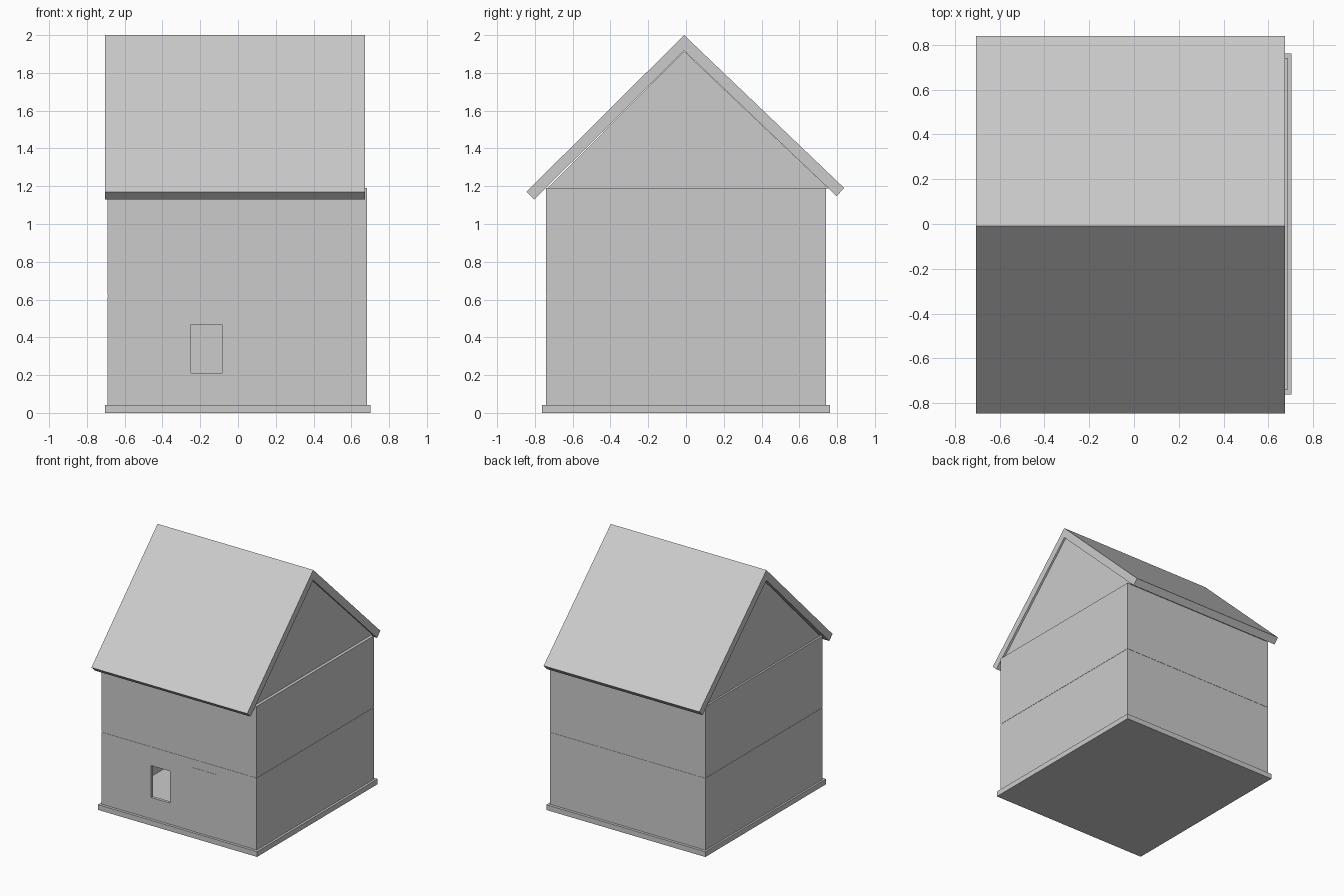
import bpy, bmesh

if "Cube" in bpy.data.objects:
    bpy.data.objects.remove(bpy.data.objects["Cube"])


def prism(name, profile, x0, x1):
    """Extrude a (y, z) outline along x."""
    bm = bmesh.new()
    face = bm.faces.new([bm.verts.new((x0, y, z)) for y, z in profile])
    out = bmesh.ops.extrude_face_region(bm, geom=[face])
    moved = [v for v in out["geom"] if isinstance(v, bmesh.types.BMVert)]
    bmesh.ops.translate(bm, verts=moved, vec=(x1 - x0, 0, 0))
    bmesh.ops.recalc_face_normals(bm, faces=bm.faces[:])
    mesh = bpy.data.meshes.new(name)
    bm.to_mesh(mesh)
    bm.free()
    obj = bpy.data.objects.new(name, mesh)
    bpy.context.collection.objects.link(obj)
    return obj


def box(name, x, y, z):
    outline = [(y[0], z[0]), (y[1], z[0]), (y[1], z[1]), (y[0], z[1])]
    return prism(name, outline, x[0], x[1])


X0, X1, Y, T = -0.69, 0.684, 0.74, 0.025

# Foundation slab
box("foundation", (-0.705, 0.702), (-0.762, 0.762), (0, 0.042))

# Two storeys of thin walls, with a hairline joint between them
for storey, z in (("lower", (0.042, 0.617)), ("upper", (0.622, 1.19))):
    front = box(storey + "_front_wall", (X0, X1), (-Y, -Y + T), z)
    box(storey + "_back_wall", (X0, X1), (Y - T, Y), z)
    box(storey + "_left_wall", (X0, X0 + T), (-Y + T, Y - T), z)
    box(storey + "_right_wall", (X1 - T, X1), (-Y + T, Y - T), z)
    if storey == "lower":
        lower_front = front

# Upper floor, slightly inset so its edge reads as the joint
box("upper_floor", (X0 + 0.002, X1 - 0.002), (-Y + 0.002, Y - 0.002), (0.605, 0.63))

# Window opening in the front wall
cutter = box("window_cutter", (-0.25, -0.085), (-0.85, -0.65), (0.212, 0.467))
cutter.hide_render = True
cutter.hide_viewport = True
cut = lower_front.modifiers.new("window_opening", "BOOLEAN")
cut.operation = "DIFFERENCE"
cut.solver = "EXACT"
cut.object = cutter

# Nearly flush front door
box("door", (0.108, 0.328), (-Y - 0.002, -Y + T), (0.042, 0.55))

# Attic with recessed gable ends
prism("attic_gables", [(-0.735, 1.188), (0.755, 1.188), (-0.01, 1.915)], -0.675, 0.66)

# Roof: two slabs meeting at the ridge
prism("roof", [(-0.01, 2.0), (-0.845, 1.17), (-0.803, 1.13), (-0.01, 1.918),
               (0.797, 1.148), (0.838, 1.19)], -0.705, 0.673)
